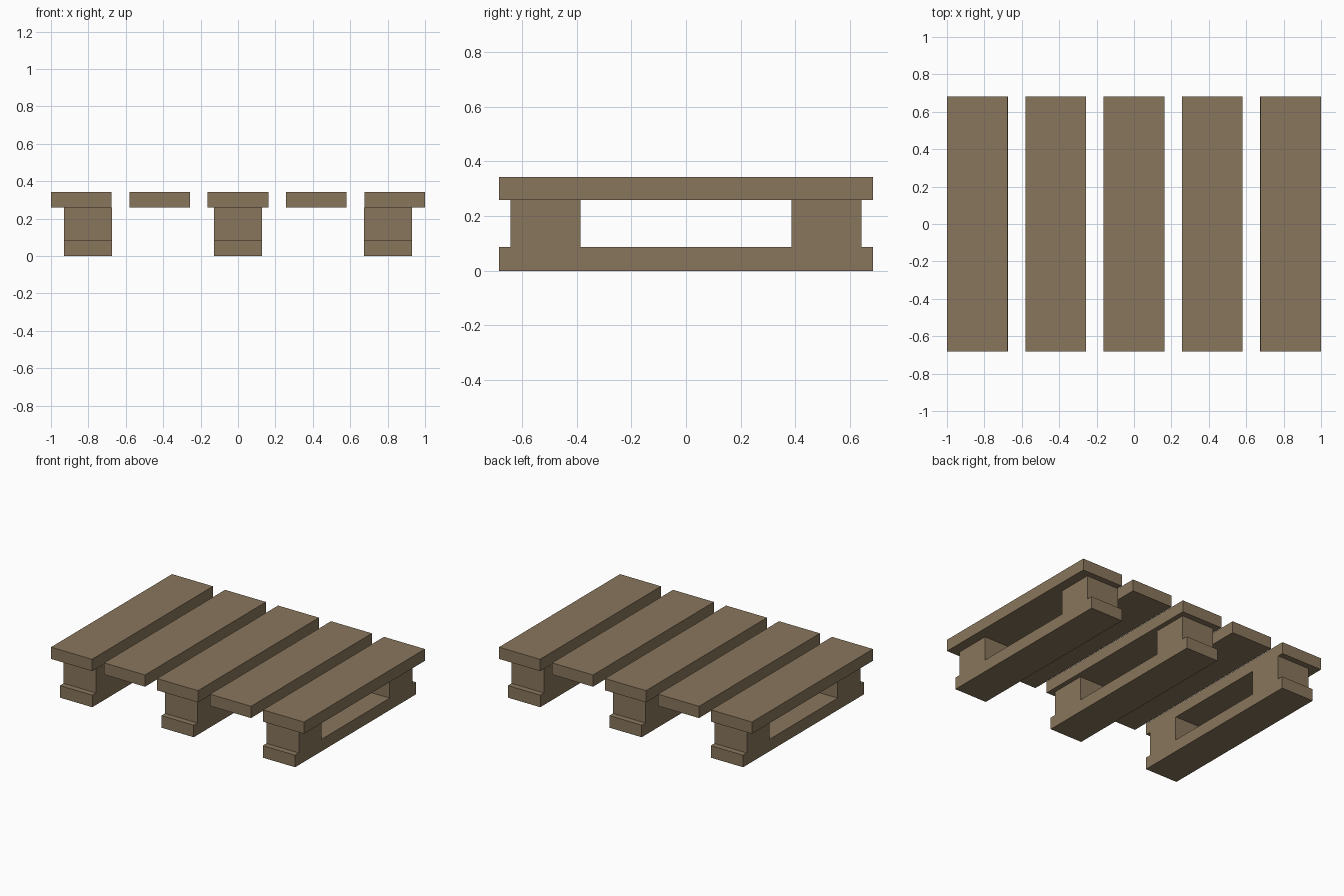
import bpy

if "Cube" in bpy.data.objects:
    bpy.data.objects.remove(bpy.data.objects["Cube"])

wood = bpy.data.materials.new("wood")
wood.diffuse_color = (0.25, 0.18, 0.107, 1)
wood.use_nodes = True
wood.node_tree.nodes["Principled BSDF"].inputs["Base Color"].default_value = wood.diffuse_color


def box(name, center, size):
    bpy.ops.mesh.primitive_cube_add(size=1, location=center)
    ob = bpy.context.object
    ob.name = name
    ob.scale = size
    bpy.ops.object.transform_apply(location=False, rotation=False, scale=True)
    ob.data.materials.append(wood)
    return ob


LENGTH = 1.366                      # depth of all boards
Z1, Z2, TOP = 0.086, 0.258, 0.342   # runner top, block top, deck top

# Deck of five evenly spaced boards
for i in range(5):
    box(f"deck_board_{i + 1}", ((i - 2) * 0.419, 0, (Z2 + TOP) / 2),
        (0.324, LENGTH, TOP - Z2))

# Three runners, each with a spacer block near both ends
for i, x in enumerate((-0.802, 0, 0.802)):
    box(f"runner_{i + 1}", (x, 0, Z1 / 2), (0.256, LENGTH, Z1))
    for end, side in (("front", -1), ("back", 1)):
        box(f"{end}_block_{i + 1}", (x, side * 0.513, (Z1 + Z2) / 2),
            (0.256, 0.256, Z2 - Z1))
